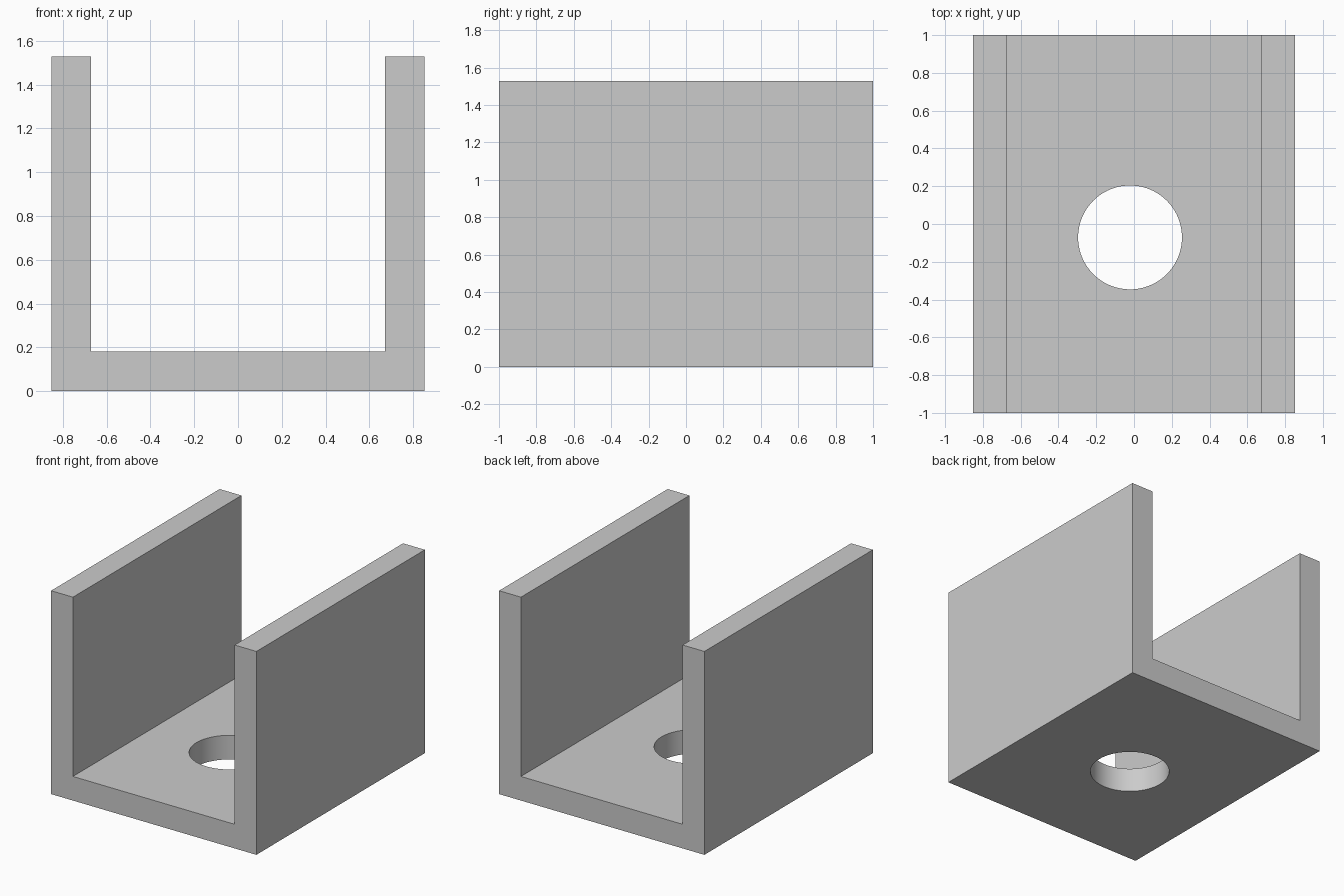
import bpy
import bmesh
import math

old = bpy.data.objects.get("Cube")
if old:
    bpy.data.objects.remove(old, do_unlink=True)

HALF_W, HALF_D, HEIGHT, WALL = 0.853, 1.0, 1.528, 0.181

# Plain grey finish
grey = bpy.data.materials.new("plain_grey")
grey.use_nodes = True
colour = (0.6, 0.6, 0.6, 1)
grey.diffuse_color = colour
grey.node_tree.nodes["Principled BSDF"].inputs["Base Color"].default_value = colour

# U-shaped channel: half profile mirrored, then extruded front to back
half = [(HALF_W, 0), (HALF_W, HEIGHT), (HALF_W - WALL, HEIGHT), (HALF_W - WALL, WALL)]
profile = half + [(-x, z) for x, z in reversed(half)]
bm = bmesh.new()
face = bm.faces.new([bm.verts.new((x, -HALF_D, z)) for x, z in profile])
extruded = bmesh.ops.extrude_face_region(bm, geom=[face])["geom"]
moved = [v for v in extruded if isinstance(v, bmesh.types.BMVert)]
bmesh.ops.translate(bm, verts=moved, vec=(0, 2 * HALF_D, 0))
bmesh.ops.recalc_face_normals(bm, faces=bm.faces)
mesh = bpy.data.meshes.new("u_channel")
bm.to_mesh(mesh)
bm.free()
mesh.materials.append(grey)
channel = bpy.data.objects.new("u_channel", mesh)
bpy.context.collection.objects.link(channel)

# Round hole through the floor, slightly off centre
bpy.ops.mesh.primitive_cylinder_add(vertices=96, radius=0.275, depth=0.6,
                                    location=(-0.021, -0.071, WALL / 2))
cutter = bpy.context.object
cutter.name = "floor_hole_cutter"
cutter.hide_render = True
cutter.data.materials.append(grey)

cut = channel.modifiers.new("floor_hole", "BOOLEAN")
cut.operation = "DIFFERENCE"
cut.solver = "EXACT"
cut.object = cutter

# Apply the cut, then smooth only the hole wall
bpy.ops.object.select_all(action="DESELECT")
channel.select_set(True)
bpy.context.view_layer.objects.active = channel
bpy.ops.object.modifier_apply(modifier=cut.name)
bpy.data.objects.remove(cutter, do_unlink=True)
bpy.ops.object.shade_smooth_by_angle(angle=math.radians(30))
